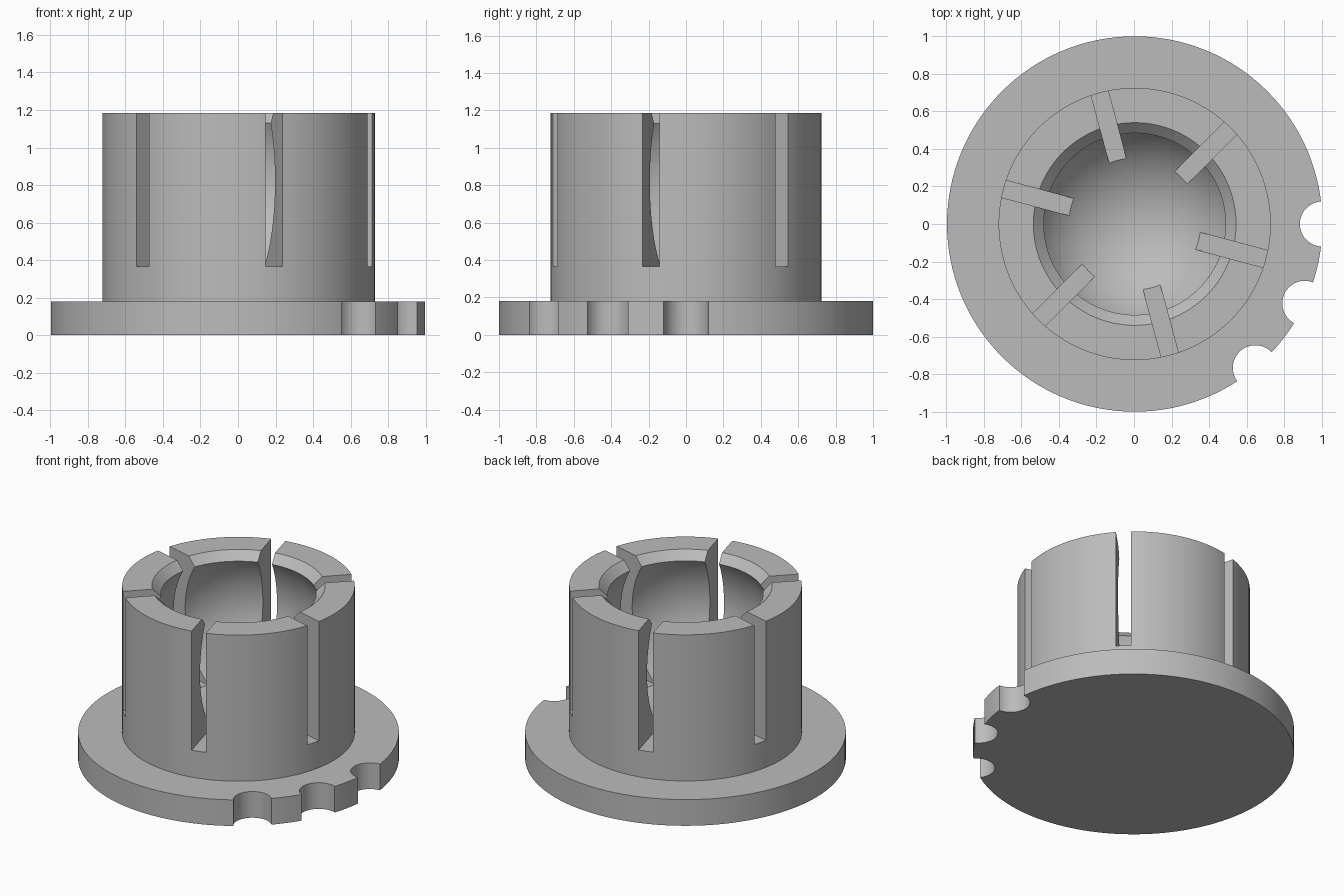
import bpy, bmesh, math
from mathutils import Matrix

if "Cube" in bpy.data.objects:
    bpy.data.objects.remove(bpy.data.objects["Cube"], do_unlink=True)

FLANGE_R, FLANGE_H = 1.0, 0.18
SLEEVE_R, TOP = 0.725, 1.185
BALL_R, BALL_Z = 0.575, 0.82
LIP_R, LIP_Z = 0.54, 1.13
SLOT_W, SLOT_FLOOR = 0.094, 0.365
NOTCH_R = 0.12

grey = bpy.data.materials.new("plain grey")
grey.use_nodes = True
grey.diffuse_color = (0.5, 0.5, 0.5, 1)
grey.node_tree.nodes["Principled BSDF"].inputs["Base Color"].default_value = (0.5, 0.5, 0.5, 1)


def make_object(name, bm):
    bmesh.ops.recalc_face_normals(bm, faces=bm.faces)
    mesh = bpy.data.meshes.new(name)
    bm.to_mesh(mesh)
    bm.free()
    mesh.materials.append(grey)
    obj = bpy.data.objects.new(name, mesh)
    bpy.context.collection.objects.link(obj)
    return obj


def lathe(name, profile, steps):
    bm = bmesh.new()
    verts = [bm.verts.new((r, 0, z)) for r, z in profile]
    edges = [bm.edges.new(pair) for pair in zip(verts, verts[1:])]
    bmesh.ops.spin(bm, geom=verts + edges, cent=(0, 0, 0), axis=(0, 0, 1),
                   angle=math.tau, steps=steps)
    bmesh.ops.remove_doubles(bm, verts=bm.verts, dist=0.0001)
    return make_object(name, bm)


# Flange, sleeve, chamfered lip and ball cavity as one turned body
profile = [(0, 0), (FLANGE_R, 0), (FLANGE_R, FLANGE_H), (SLEEVE_R, FLANGE_H),
           (SLEEVE_R, TOP), (LIP_R, TOP)]
start = math.asin((LIP_Z - BALL_Z) / BALL_R)
ARC = 32
for i in range(ARC + 1):
    a = start + (-math.pi / 2 - start) * i / ARC
    r = BALL_R * math.cos(a) if i < ARC else 0
    profile.append((r, BALL_Z + BALL_R * math.sin(a)))
body = lathe("flanged_socket", profile, 128)

# Six radial slots through the sleeve wall
bm = bmesh.new()
height = 1.0
for k in range(6):
    m = (Matrix.Rotation(math.radians(45 + 60 * k), 4, "Z")
         @ Matrix.Translation((0.55, 0, SLOT_FLOOR + height / 2))
         @ Matrix.Diagonal((0.6, SLOT_W, height, 1)))
    bmesh.ops.create_cube(bm, size=1, matrix=m)
slots = make_object("slot_cutter", bm)

# Three round notches in the flange edge
bm = bmesh.new()
for angle in (0, -25, -50):
    m = (Matrix.Rotation(math.radians(angle), 4, "Z")
         @ Matrix.Translation((FLANGE_R, 0, FLANGE_H / 2)))
    bmesh.ops.create_cone(bm, cap_ends=True, segments=48, radius1=NOTCH_R,
                          radius2=NOTCH_R, depth=0.5, matrix=m)
notches = make_object("notch_cutter", bm)

bpy.ops.object.select_all(action="DESELECT")
body.select_set(True)
bpy.context.view_layer.objects.active = body
for cutter in (slots, notches):
    cutter.hide_render = True
    mod = body.modifiers.new(cutter.name, "BOOLEAN")
    mod.operation = "DIFFERENCE"
    mod.solver = "EXACT"
    mod.object = cutter
    bpy.ops.object.modifier_apply(modifier=mod.name)
    bpy.data.objects.remove(cutter, do_unlink=True)

# Centre the notched outline, then smooth the round surfaces
xs = [v.co.x for v in body.data.vertices]
body.data.transform(Matrix.Translation((-(min(xs) + max(xs)) / 2, 0, 0)))
bpy.ops.object.shade_smooth_by_angle(angle=math.radians(30))
